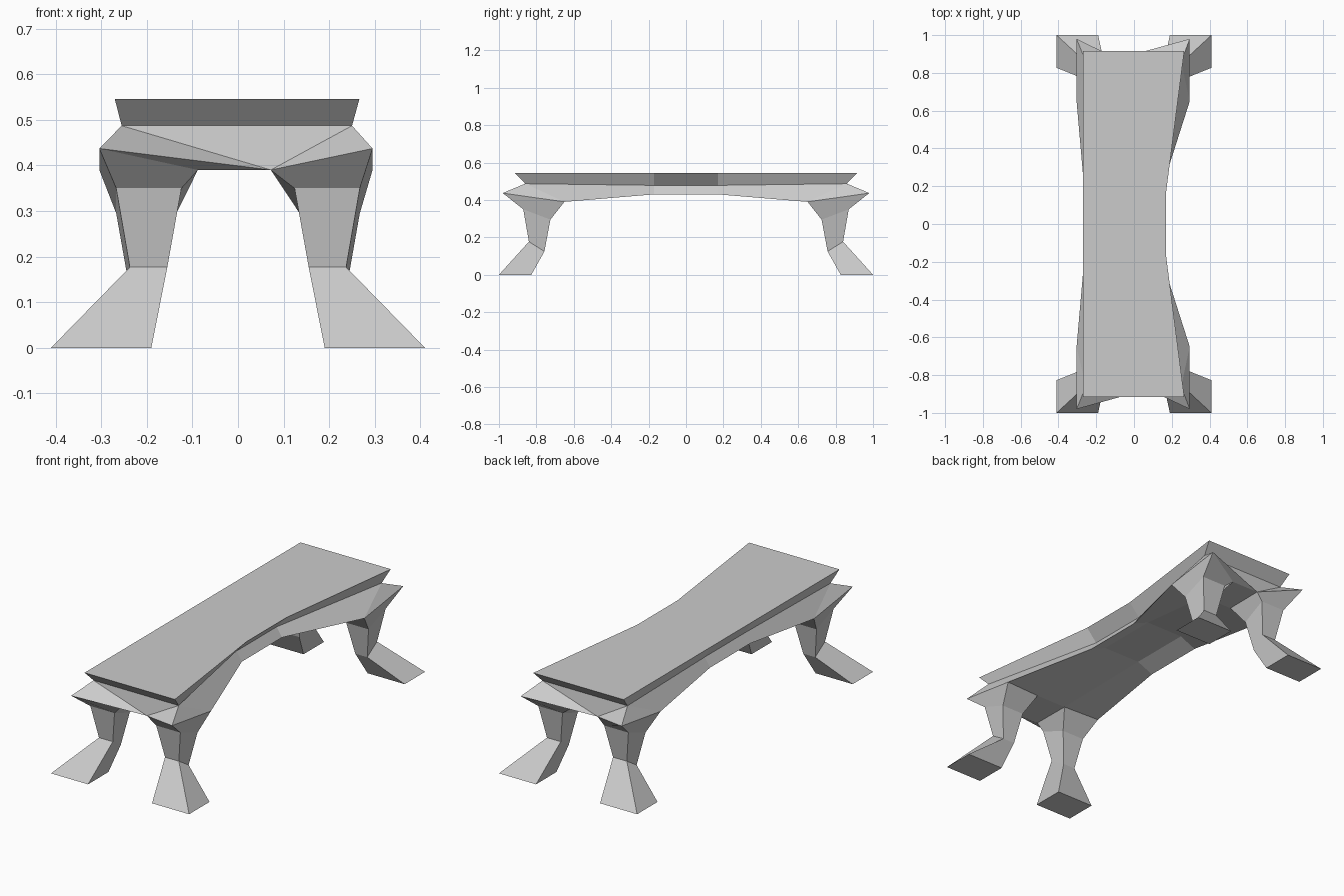
import bpy, bmesh

if "Cube" in bpy.data.objects:
    bpy.data.objects.remove(bpy.data.objects["Cube"])

OUT = {1: 0.295, -1: 0.304}        # rim half-width on each side
LOW_MID = {1: 0.142, -1: 0.262}    # apron lower edge at mid-length
NECK_MID = {1: 0.11, -1: 0.23}     # waist under the slab at mid-length
ARCH_MID = {1: 0.05, -1: 0.17}     # raised underside at mid-length
TOP_MID = {1: 0.17, -1: 0.27}      # slab edge at mid-length (one side is straight)
MID = 0.17                         # half-length of the middle section


def build(name, faces):
    """Make an object from polygons given as coordinates, welding shared corners."""
    bm = bmesh.new()
    for f in faces:
        bm.faces.new([bm.verts.new(p) for p in f])
    bmesh.ops.remove_doubles(bm, verts=bm.verts[:], dist=1e-5)
    bmesh.ops.recalc_face_normals(bm, faces=bm.faces[:])
    me = bpy.data.meshes.new(name)
    bm.to_mesh(me)
    bm.free()
    bpy.context.collection.objects.link(bpy.data.objects.new(name, me))


def bands(lower, upper):
    """Quads joining two closed rings."""
    n = len(lower)
    return [(lower[i], lower[(i + 1) % n], upper[(i + 1) % n], upper[i]) for i in range(n)]


def outline(end_x, end_y, end_z, mid, mid_z):
    """Eight-point plan outline with a waist."""
    ring = []
    for sx in (1, -1):
        for y in (-end_y, -MID, MID, end_y):
            at_mid = abs(y) == MID
            ring.append((sx * (mid if at_mid else end_x)[sx], sx * y, mid_z if at_mid else end_z))
    return ring


# Seat slab, flaring upward
neck = outline({1: 0.25, -1: 0.255}, 0.86, 0.487, NECK_MID, 0.478)
top = outline({1: 0.266, -1: 0.27}, 0.915, 0.545, TOP_MID, 0.545)
build("seat_slab", bands(neck, top) + [top])


# Leg socket corners, shared by apron and legs
def socket(sx, sy):
    xi = 0.072 if sx > 0 else 0.088
    return [(sx * OUT[sx], sy * 0.98, 0.437),     # outer corner
            (sx * xi, sy * 0.875, 0.39),          # end, inner
            (sx * 0.09, sy * 0.66, 0.39),         # underside
            (sx * OUT[sx], sy * 0.65, 0.39)]      # side, inner


def neck_pt(sx, sy, end):
    i = {(1, -1): (0, 1), (1, 1): (3, 2), (-1, 1): (4, 5), (-1, -1): (7, 6)}[sx, sy]
    return neck[i[0] if end else i[1]]


def low_mid(sx, sy):
    return (sx * LOW_MID[sx], sy * MID, 0.43)


def arch(sx, sy):
    return (sx * ARCH_MID[sx], sy * MID, 0.47)


# Apron: arched underside first, then sides, then ends
apron = [[arch(1, -1), arch(1, 1), arch(-1, 1), arch(-1, -1)]]
for sx in (1, -1):
    apron.append([neck_pt(sx, -1, False), neck_pt(sx, 1, False), low_mid(sx, 1), low_mid(sx, -1)])
    apron.append([arch(sx, -1), arch(sx, 1), low_mid(sx, 1), low_mid(sx, -1)])
    for sy in (1, -1):
        s = socket(sx, sy)
        nm, ne, lm = neck_pt(sx, sy, False), neck_pt(sx, sy, True), low_mid(sx, sy)
        apron += [(nm, ne, s[3], lm), (ne, s[0], s[3]), (s[3], s[2], arch(sx, sy), lm)]
for s in (1, -1):
    a, b = socket(s, s), socket(-s, s)
    na, nb = neck_pt(s, s, True), neck_pt(-s, s, True)
    apron += [(a[0], a[1], b[1]), (a[0], b[1], na), (na, b[1], nb), (nb, b[1], b[0]),
              (a[1], b[1], b[2], a[2]), (a[2], b[2], arch(-s, s), arch(s, s))]
build("apron", apron)


# Splayed legs: xo/xi = outer/inner x, xb = inner x of the rear edge, then y and z pairs
def leg(name, sx, sy):
    rings = [socket(sx, sy)]
    for xo, xi, xb, yo, zo, yi, zi in ((0.267, 0.124, 0.135, 0.87, 0.35, 0.725, 0.295),
                                       (0.237, 0.155, 0.166, 0.84, 0.177, 0.757, 0.125),
                                       (0.41, 0.19, 0.19, 1.0, 0.0, 0.827, 0.0)):
        rings.append([(sx * xo, sy * yo, zo), (sx * xi, sy * yo, zo),
                      (sx * xb, sy * yi, zi), (sx * xo, sy * yi, zi)])
    faces = [rings[-1]]
    for a, b in zip(rings, rings[1:]):
        faces += bands(a, b)
    build(name, faces)


for sy, fb in ((-1, "front"), (1, "back")):
    for sx, lr in ((-1, "left"), (1, "right")):
        leg(f"{fb}_{lr}_leg", sx, sy)
